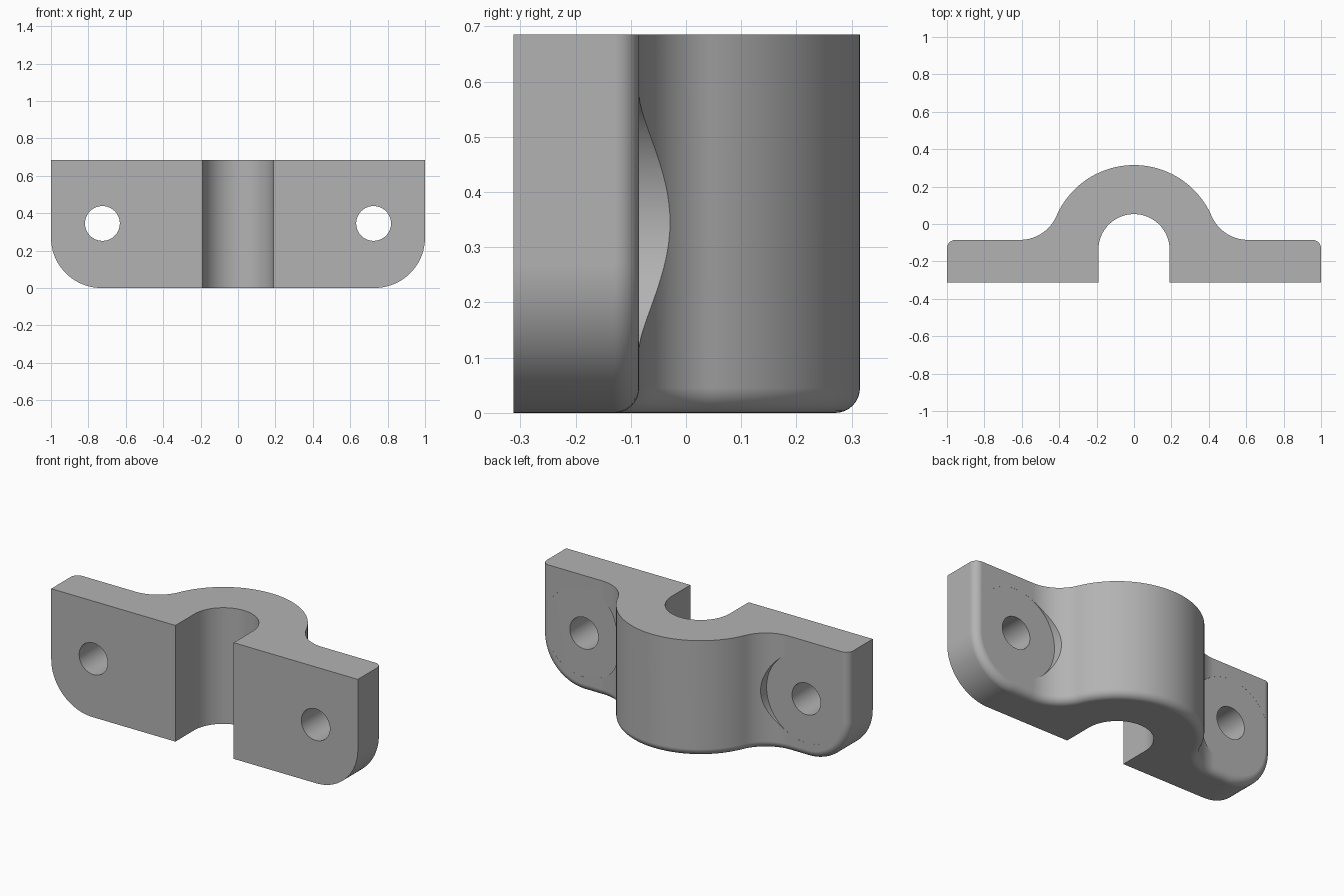
import bpy, bmesh
from math import sin, cos, pi, atan2, sqrt
from mathutils import Matrix

cube = bpy.data.objects.get("Cube")
if cube:
    bpy.data.objects.remove(cube, do_unlink=True)

HEIGHT = 0.685
FRONT, FLANGE = -0.312, -0.085       # front plane and back plane of the flanges
ARCH_Y, ARCH_R = -0.137, 0.452       # arch, concentric with the slot
SLOT_R = 0.19
BLEND_X, BLEND_R = 0.61, 0.2131      # concave blend between arch and flange
CORNER, ROUND = 0.27, 0.045          # lower corner radius, back edge fillet
HOLE_X, HOLE_Z = 0.725, 0.345
N = 24

grey = bpy.data.materials.new("light grey")
grey.use_nodes = True
colour = (0.45, 0.45, 0.45, 1)
grey.diffuse_color = colour
grey.node_tree.nodes["Principled BSDF"].inputs["Base Color"].default_value = colour


def make_object(name, bm):
    bmesh.ops.recalc_face_normals(bm, faces=bm.faces)
    mesh = bpy.data.meshes.new(name)
    bm.to_mesh(mesh)
    bm.free()
    mesh.materials.append(grey)
    obj = bpy.data.objects.new(name, mesh)
    bpy.context.collection.objects.link(obj)
    return obj


def cut(target, cutter):
    mod = target.modifiers.new("cut", 'BOOLEAN')
    mod.operation, mod.solver, mod.object = 'DIFFERENCE', 'EXACT', cutter
    bpy.context.view_layer.objects.active = target
    bpy.ops.object.modifier_apply(modifier=mod.name)
    bpy.data.objects.remove(cutter, do_unlink=True)


def bore(name, x, radius, y0, y1):
    """Cylinder along y through a bolt position."""
    bm = bmesh.new()
    place = Matrix.Translation((x, (y0 + y1) / 2, HOLE_Z)) @ Matrix.Rotation(pi / 2, 4, 'X')
    bmesh.ops.create_cone(bm, cap_ends=True, segments=96, radius1=radius,
                          radius2=radius, depth=y1 - y0, matrix=place)
    return make_object(name, bm)


# Half of the section, as columns (x, back y, bottom z)
blend_y = FLANGE + BLEND_R
tangent = atan2(blend_y - ARCH_Y, BLEND_X)
half = []
for i in range(2 * N + 1):
    a = pi / 2 + (tangent - pi / 2) * i / (2 * N)
    half.append((ARCH_R * cos(a), ARCH_Y + ARCH_R * sin(a), 0))
for i in range(1, N + 1):
    a = pi + tangent + (pi / 2 - tangent) * i / N
    half.append((BLEND_X + BLEND_R * cos(a), blend_y + BLEND_R * sin(a), 0))
for i in range(N + 1):
    a = pi / 2 * i / N
    half.append((1 - CORNER + CORNER * sin(a), FLANGE, CORNER * (1 - cos(a))))
columns = [(-x, y, z) for x, y, z in reversed(half[1:])] + half

# Clamp body: each column is a rectangle, neighbours are joined by four faces
bm = bmesh.new()
rings = [[bm.verts.new(p) for p in ((x, FRONT, z), (x, y, z), (x, y, HEIGHT), (x, FRONT, HEIGHT))]
         for x, y, z in columns]
for a, b in zip(rings, rings[1:]):
    for k in range(4):
        m = (k + 1) % 4
        bm.faces.new((a[k], a[m], b[m], b[k]))
bm.faces.new(rings[0])
bm.faces.new(rings[-1])
bmesh.ops.recalc_face_normals(bm, faces=bm.faces)
bmesh.ops.dissolve_limit(bm, angle_limit=0.005, verts=bm.verts, edges=bm.edges)

# Fillet the back rim along the bottom, lower corners and ends
rim = []
for e in bm.edges:
    p, q = e.verts[0].co, e.verts[1].co
    on_back = min(p.y, q.y) > FLANGE - 0.001
    low = max(p.z, q.z) < CORNER + 0.001
    end = min(abs(p.x), abs(q.x)) > 0.999
    if on_back and (low or end):
        rim.append(e)
bmesh.ops.bevel(bm, geom=rim, offset=ROUND, offset_type='OFFSET', segments=8,
                profile=0.5, affect='EDGES', clamp_overlap=False, loop_slide=False)
clamp = make_object("clamp_body", bm)

# Pipe slot with a round back
bm = bmesh.new()
outline = [(SLOT_R, FRONT - 0.1)]
outline += [(SLOT_R * cos(pi * i / 48), ARCH_Y + SLOT_R * sin(pi * i / 48)) for i in range(49)]
outline += [(-SLOT_R, FRONT - 0.1)]
face = bm.faces.new([bm.verts.new((x, y, -0.1)) for x, y in outline])
top = bmesh.ops.extrude_face_region(bm, geom=[face])["geom"]
bmesh.ops.translate(bm, vec=(0, 0, HEIGHT + 0.2),
                    verts=[v for v in top if isinstance(v, bmesh.types.BMVert)])
cut(clamp, make_object("slot_cutter", bm))

# Bolt holes and the round seats cut into the blends
for side in (-1, 1):
    cut(clamp, bore("seat_cutter", side * HOLE_X, 0.259, FLANGE - 0.0003, 0.4))
    cut(clamp, bore("hole_cutter", side * HOLE_X, 0.093, FRONT - 0.1, 0.4))

# Smooth curved faces, keep flat ones flat
bpy.ops.object.select_all(action='DESELECT')
clamp.select_set(True)
bpy.context.view_layer.objects.active = clamp
bpy.ops.object.shade_smooth_by_angle(angle=0.5)
weighted = clamp.modifiers.new("even_shading", 'WEIGHTED_NORMAL')
weighted.keep_sharp = True
